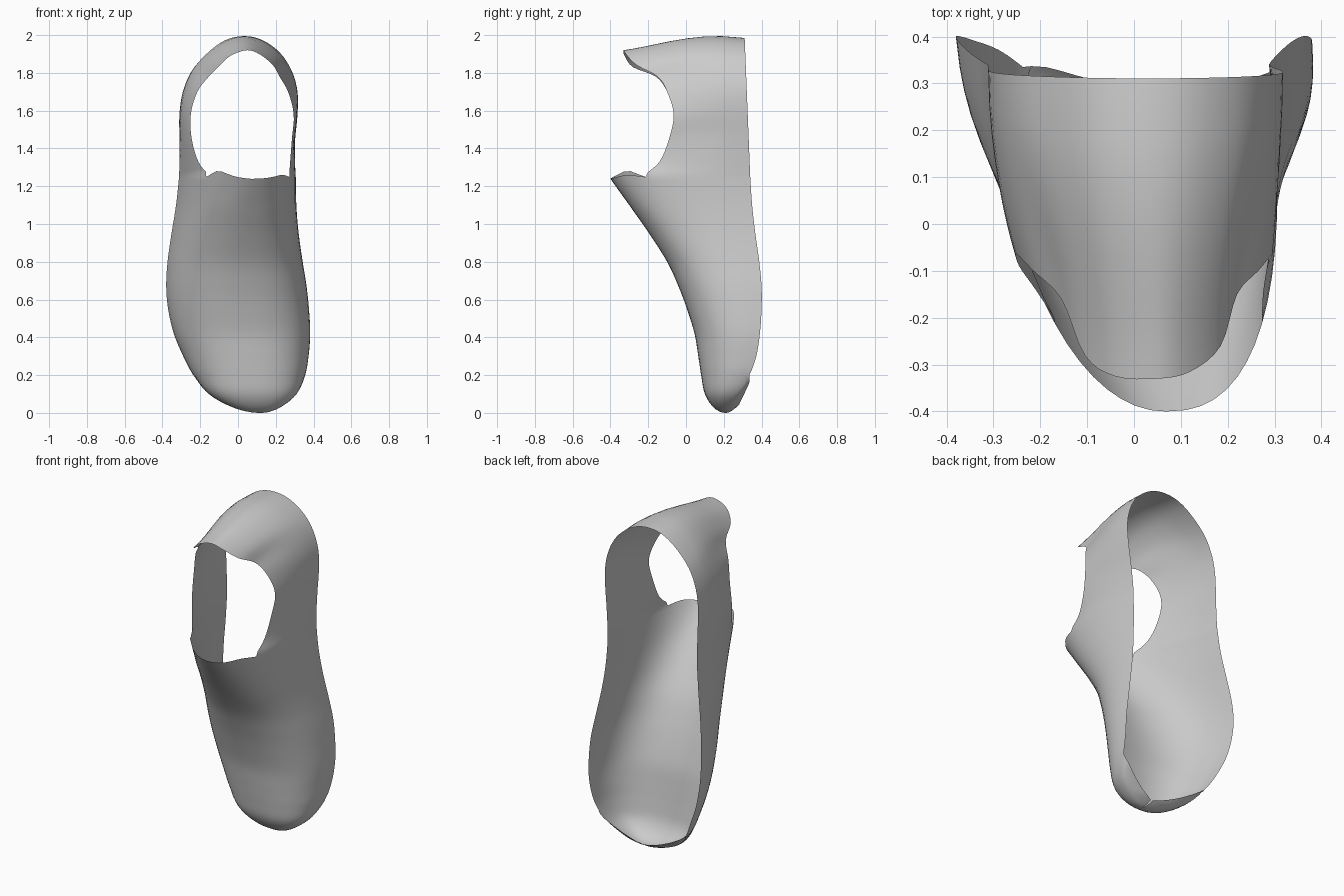
import bpy, bmesh, math

if "Cube" in bpy.data.objects:
    bpy.data.objects.remove(bpy.data.objects["Cube"])

N, K = 32, 8            # points across the forefoot arch / up the heel wall
TOP = 1.25              # height where the forefoot meets the foot opening

# Forefoot sections: z, left x, right x, front y, widest y
FORE = [(0.0, .12, .12, .21, .21), (.03, -.03, .225, .145, .22), (.10, -.155, .31, .10, .265),
        (.20, -.237, .355, .08, .335), (.30, -.29, .372, .065, .372), (.42, -.34, .38, .045, .391),
        (.55, -.37, .372, .005, .40), (.67, -.38, .358, -.04, .40), (.80, -.373, .335, -.10, .388),
        (.95, -.352, .311, -.195, .367), (1.10, -.328, .295, -.30, .35), (1.25, -.312, .288, -.40, .34)]

# Heel wall stations: sole edge x, z, then collar edge x, y, z
HEEL = [(-.312, 1.25, -.16, -.215, 1.265), (-.31, 1.33, -.21, -.14, 1.33),
        (-.31, 1.45, -.245, -.09, 1.45), (-.31, 1.58, -.25, -.065, 1.58),
        (-.292, 1.70, -.215, -.10, 1.70), (-.245, 1.81, -.155, -.16, 1.78),
        (-.165, 1.90, -.105, -.28, 1.83), (-.07, 1.965, -.04, -.325, 1.89),
        (.03, 1.985, .05, -.33, 1.92), (.13, 1.965, .12, -.315, 1.895),
        (.225, 1.90, .185, -.26, 1.84), (.285, 1.81, .22, -.15, 1.78),
        (.315, 1.70, .265, -.10, 1.70), (.315, 1.58, .295, -.065, 1.58),
        (.302, 1.45, .285, -.09, 1.45), (.292, 1.33, .275, -.14, 1.33),
        (.288, 1.25, .265, -.215, 1.265)]


def clamp(v):
    return min(1, max(0, v))


def smooth_rows(rows, steps):
    """Catmull-Rom samples through a table of rows."""
    out = []
    for i in range(len(rows) - 1):
        quad = (rows[max(i - 1, 0)], rows[i], rows[i + 1], rows[min(i + 2, len(rows) - 1)])
        for s in range(steps):
            t = s / steps
            out.append([.5 * (2 * b + (c - a) * t + (2 * a - 5 * b + 4 * c - d) * t * t
                              + (3 * b - a - 3 * c + d) * t ** 3) for a, b, c, d in zip(*quad)])
    return out + [list(rows[-1])]


def power(v, e):
    return math.copysign(abs(v) ** e, v)


def bridge(bm, r0, r1):
    for j in range(len(r0) - 1):
        bm.faces.new((r0[j], r0[j + 1], r1[j + 1], r1[j]))


bm = bmesh.new()

# Forefoot: arches stacked from the toe up to the throat, open at the sole.
# Rows are interpolated in sqrt(z) so the toe closes roundly.
rows = []
for q, xl, xr, yf, yc in smooth_rows([(math.sqrt(r[0]),) + r[1:] for r in FORE], 5)[1:]:
    z = q * q
    wrap = .98 * math.acos(math.sqrt(clamp((z - .035) / .15)))   # toe curls under the sole edge
    back = .055 * min(1, math.sqrt(z / .04))
    ring = []
    for j in range(N + 1):
        a = -wrap + (math.pi + 2 * wrap) * j / N
        s = power(math.sin(a), 2 / 2.4)
        side = 2.4 - .3 * z / TOP if j < N / 2 else 2.4
        x = (xl + xr) / 2 - (xr - xl) / 2 * power(math.cos(a), 2 / side) + .08 * max(s, 0) * z / TOP
        y = yc - s * (yc - yf if s > 0 else back)
        lift = .04 * max(0, 1 - abs(s - .88) / .13) * max(0, (z - 1.1) / .15) * (1 if j < N / 2 else .4)
        dip = .012 * max(0, s) ** 8 * max(0, (z - 1.1) / .15)
        ring.append(bm.verts.new((x, y, z + lift - dip)))
    if rows:
        bridge(bm, rows[-1], ring)
    rows.append(ring)
tip = bm.verts.new((.12, .21, 0))
for j in range(N):
    bm.faces.new((tip, rows[0][j + 1], rows[0][j]))

# Heel wall: runs from the left throat corner around the heel to the right corner
throat = rows[-1]
corners = (throat[:K + 1], [throat[N - j] for j in range(K + 1)])
lean = [[(p.co.x - c[0].co.x) / (c[K].co.x - c[0].co.x) for p in c] for c in corners]
rise = [(throat[0].co.y - p.co.y) / (throat[0].co.y - throat[K].co.y) for p in corners[0]]
previous = corners[0]
for sx, sz, cx, cy, cz in smooth_rows(HEEL, 4)[1:-1]:
    sy = .31 + (2 - sz) * .04
    low, high = clamp((1.6 - sz) / .35), clamp((sz - 1.6) / .38)
    # the right corner barely leans, so it simply fades from sole to collar
    own = lean[0] if sx < 0 else rise
    wall = []
    for j, v in enumerate(rise):
        f = v * v * (1 - high) + v * v * (3 - 2 * v) * high
        f = f * (1 - low) + own[j] * low
        bulge = .028 * math.sin(math.pi * v) * high
        x = sx + (cx - sx) * f
        if sx > 0:      # match the throat's right side where the two meet
            near = clamp((1.5 - sz) / .25)
            x = x * (1 - near) + (corners[1][j].co.x + sx - corners[1][0].co.x) * near
        wall.append(bm.verts.new((x, sy + (cy - sy) * v, sz + (cz - sz) * f + bulge)))
    bridge(bm, previous, wall)
    previous = wall
bridge(bm, previous, corners[1])

# Make the shell face outward (the instep must face the front)
bmesh.ops.recalc_face_normals(bm, faces=bm.faces)
bm.normal_update()
if sum(f.normal.y for f in throat[N // 2].link_faces) > 0:
    bmesh.ops.reverse_faces(bm, faces=bm.faces)

mesh = bpy.data.meshes.new("shoe_upper")
bm.to_mesh(mesh)
bm.free()
shoe = bpy.data.objects.new("shoe_upper", mesh)
bpy.context.collection.objects.link(shoe)
bpy.context.view_layer.objects.active = shoe
shoe.select_set(True)
bpy.ops.object.shade_smooth_by_angle(angle=math.radians(50))
